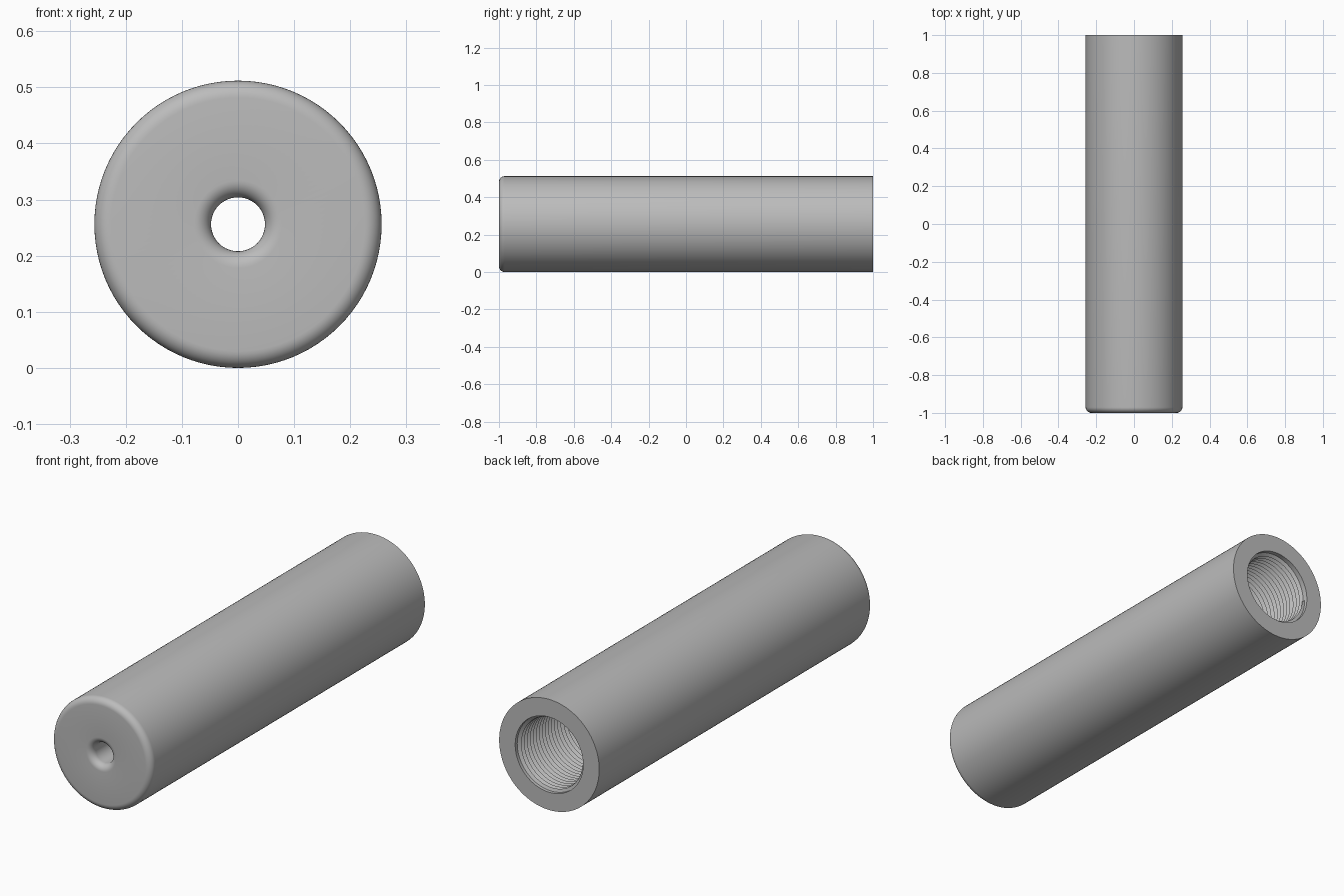
import bpy
import bmesh
from math import cos, sin, pi, radians

if "Cube" in bpy.data.objects:
    bpy.data.objects.remove(bpy.data.objects["Cube"], do_unlink=True)

RADIUS = 0.256        # outer barrel
FILLET = 0.03         # front rim and hole rounding
HOLE = 0.048          # small front hole
ROOT, CREST = 0.174, 0.160   # thread radii
PITCH = 0.022
FRONT, BACK = -1.0, 1.0
FLOOR = -0.85         # inner end of the threaded bore
LEAD = 0.985          # plain lead-in behind the open end
SEG = 96

# Plain grey material
grey = bpy.data.materials.new("plain grey")
grey.use_nodes = True
grey.diffuse_color = (0.5, 0.5, 0.5, 1)
grey.node_tree.nodes["Principled BSDF"].inputs["Base Color"].default_value = (0.5, 0.5, 0.5, 1)


def point(r, a, y):
    """Point at radius r and angle a around the barrel's axis."""
    return (r * cos(a), y, RADIUS + r * sin(a))


def finish(name, bm, angle):
    bmesh.ops.remove_doubles(bm, verts=bm.verts, dist=1e-5)
    mesh = bpy.data.meshes.new(name)
    bm.to_mesh(mesh)
    bm.free()
    mesh.materials.append(grey)
    obj = bpy.data.objects.new(name, mesh)
    bpy.context.collection.objects.link(obj)
    bpy.ops.object.select_all(action="DESELECT")
    obj.select_set(True)
    bpy.context.view_layer.objects.active = obj
    bpy.ops.object.shade_smooth_by_angle(angle=radians(angle))
    return obj


def lathe(name, profile):
    """Spin (radius, y) points round the axis; order them so faces point outward."""
    bm = bmesh.new()
    rings = [[bm.verts.new(point(r, 2 * pi * i / SEG, y)) for i in range(SEG)]
             for r, y in profile]
    for a, b in zip(rings, rings[1:]):
        for i in range(SEG):
            j = (i + 1) % SEG
            bm.faces.new((a[i], a[j], b[j], b[i]))
    return finish(name, bm, 35)


# Barrel: bore floor, front hole, rounded front face, side and open rim
steps = [pi / 2 * i / 8 for i in range(9)]
flare = [(HOLE + FILLET * (1 - cos(t)), FRONT + FILLET * (1 - sin(t))) for t in steps]
rim = [(RADIUS - FILLET * (1 - sin(t)), FRONT + FILLET * (1 - cos(t))) for t in steps]
profile = [(ROOT, FLOOR), (HOLE, FLOOR)] + flare + rim
profile += [(RADIUS, BACK), (ROOT, BACK), (ROOT, LEAD)]
lathe("barrel", profile)

# Internal thread: alternating crest and root spirals, closed at both ends
bm = bmesh.new()
turns = int((LEAD - FLOOR) / PITCH) + 3


def spiral(radius, offset):
    verts = []
    for i in range(turns * SEG + 1):
        y = LEAD + PITCH * (1 + offset) - PITCH * i / SEG
        r = radius if FLOOR < y < LEAD else ROOT
        verts.append(bm.verts.new(point(r, 2 * pi * i / SEG, min(max(y, FLOOR), LEAD))))
    return verts


root, crest = spiral(ROOT, 0), spiral(CREST, -0.5)
for i in range(turns * SEG):
    bm.faces.new((root[i], root[i + 1], crest[i + 1], crest[i]))
    if i < (turns - 1) * SEG:
        k = i + SEG
        bm.faces.new((crest[i], crest[i + 1], root[k + 1], root[k]))
finish("internal_thread", bm, 30)
